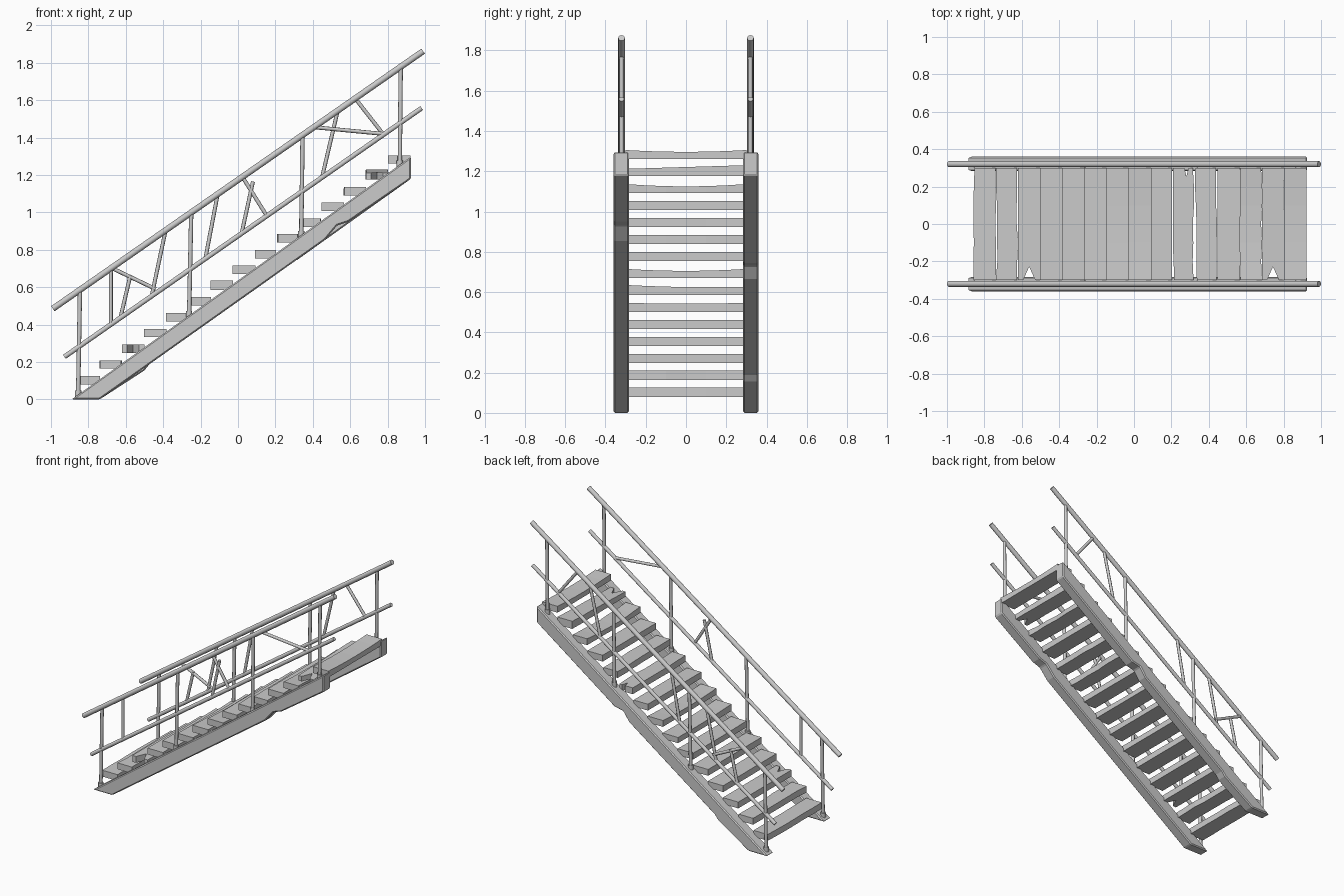
import bpy, bmesh, random
from mathutils import Vector

if "Cube" in bpy.data.objects:
    bpy.data.objects.remove(bpy.data.objects["Cube"])

random.seed(4)


def make_object(name, bm):
    bmesh.ops.recalc_face_normals(bm, faces=bm.faces[:])
    me = bpy.data.meshes.new(name)
    bm.to_mesh(me)
    bm.free()
    ob = bpy.data.objects.new(name, me)
    bpy.context.collection.objects.link(ob)
    return ob


def prism(name, base, offset):
    """Extrude a closed outline of 3D points along an offset."""
    bm = bmesh.new()
    face = bm.faces.new([bm.verts.new(p) for p in base])
    ext = bmesh.ops.extrude_face_region(bm, geom=[face])
    moved = [v for v in ext["geom"] if isinstance(v, bmesh.types.BMVert)]
    bmesh.ops.translate(bm, verts=moved, vec=offset)
    return bm


def bar(name, a, b, y, radius, sides=12):
    """Round bar between two (x, z) points in the plane of one railing."""
    a, b = Vector((a[0], y, a[1])), Vector((b[0], y, b[1]))
    bm = bmesh.new()
    bmesh.ops.create_cone(bm, cap_ends=True, segments=sides, radius1=radius,
                          radius2=radius, depth=(b - a).length)
    turn = (b - a).to_track_quat('Z', 'Y').to_matrix().to_4x4()
    turn.translation = (a + b) / 2
    bm.transform(turn)
    for f in bm.faces:
        f.smooth = len(f.verts) == 4
    for e in bm.edges:
        e.smooth = all(len(f.verts) == 4 for f in e.link_faces)
    return make_object(name, bm)


# Stringers: sloping side beams with chipped lower edges
lower_edges = {
    "front": [(-0.74, 0), (0.465, 0.853), (0.53, 0.93), (0.59, 0.95), (0.925, 1.18)],
    "back": [(-0.74, 0), (-0.50, 0.155), (-0.475, 0.187), (0.2, 0.665),
             (0.245, 0.73), (0.315, 0.745), (0.925, 1.18)],
}
for side, y in (("front", -0.36), ("back", 0.283)):
    outline = [(-0.89, 0)] + lower_edges[side] + [(0.925, 1.298)]
    bm = prism("stringer", [(x, y, z) for x, z in outline], (0, 0.077, 0))
    ob = make_object(side + "_stringer", bm)
    bev = ob.modifiers.new("soft_edges", 'BEVEL')
    bev.width = 0.007
    bev.segments = 1

# Treads: worn planks, some sagging, ragged or notched
ragged = {0: 0.006, 1: 0.010, 9: 0.008, 10: 0.010, 12: 0.006, 13: 0.004}
back_gap = {8: 0.009, 9: 0.008}
sag = {5: 0.004, 6: 0.006, 7: 0.01, 12: 0.012, 14: 0.009}
tilt = {6: -0.015, 13: 0.03}
notched = (2, 13)
ys = [-0.30, -0.2, -0.1, 0, 0.1, 0.2, 0.30]
for i in range(15):
    x0, x1, z = -0.858 + 0.1185 * i, -0.737 + 0.1185 * i, 0.08 + 0.0843 * i
    x1 -= back_gap.get(i, 0)
    wear = ragged.get(i, 0)
    front = [(x0 + random.uniform(-0.2, 1) * wear, y) for y in ys]
    back = [(x1 - random.uniform(0, 1) * wear, y) for y in reversed(ys)]
    outline = front + back
    if i in notched:
        xm = (x0 + x1) / 2
        outline += [(xm + 0.032, -0.30), (xm, -0.228), (xm - 0.032, -0.30)]
    if i == 9:
        outline[7:7] = [(0.27, 0.30), (0.28, 0.255), (0.292, 0.30)]
    bm = prism("tread", [(x, y, z) for x, y in outline], (0, 0, 0.045))
    for v in bm.verts:
        if v.co.z > z + 0.02:
            v.co.z -= sag.get(i, 0) * (1 - (v.co.y / 0.3) ** 2)
            v.co.z += tilt.get(i, 0) * v.co.y
    bmesh.ops.triangulate(bm, faces=[f for f in bm.faces if len(f.verts) > 4])
    make_object("tread_%02d" % (i + 1), bm)

# Railings: two rails and four posts with base collars on each side
posts = [((-0.855, 0.02), (-0.845, 0.58)), ((-0.262, 0.43), (-0.25, 1.0)),
         ((0.338, 0.86), (0.345, 1.41)), ((0.865, 1.24), (0.87, 1.775))]
# Leftover braces between the rails, different on each side
braces = {
    "front": [((-0.68, 0.40), (-0.68, 0.70)), ((0.03, 1.18), (0.155, 0.98)),
              ((0.08, 1.165), (0.02, 0.89)), ((0.41, 1.455), (0.775, 1.42))],
    "back": [((-0.63, 0.43), (-0.575, 0.665)), ((-0.67, 0.70), (-0.44, 0.59)),
             ((-0.46, 0.56), (-0.39, 0.89)), ((-0.175, 0.75), (-0.11, 1.09)),
             ((0.45, 1.19), (0.53, 1.53)), ((0.63, 1.605), (0.775, 1.42))],
}
for side, y in (("front", -0.32), ("back", 0.32)):
    bar(side + "_top_rail", (-0.99, 0.485), (0.99, 1.862), y, 0.0165)
    bar(side + "_middle_rail", (-0.928, 0.228), (0.982, 1.558), y, 0.013)
    for n, (a, b) in enumerate(posts, 1):
        bar("%s_post_%d" % (side, n), a, b, y, 0.0115)
        foot = 0.716 * (a[0] + 0.89)
        bar("%s_post_collar_%d" % (side, n), (a[0], foot - 0.02),
            (a[0], foot + 0.022), y, 0.017)
    for n, (a, b) in enumerate(braces[side], 1):
        bar("%s_brace_%d" % (side, n), a, b, y, 0.0105, 8)
